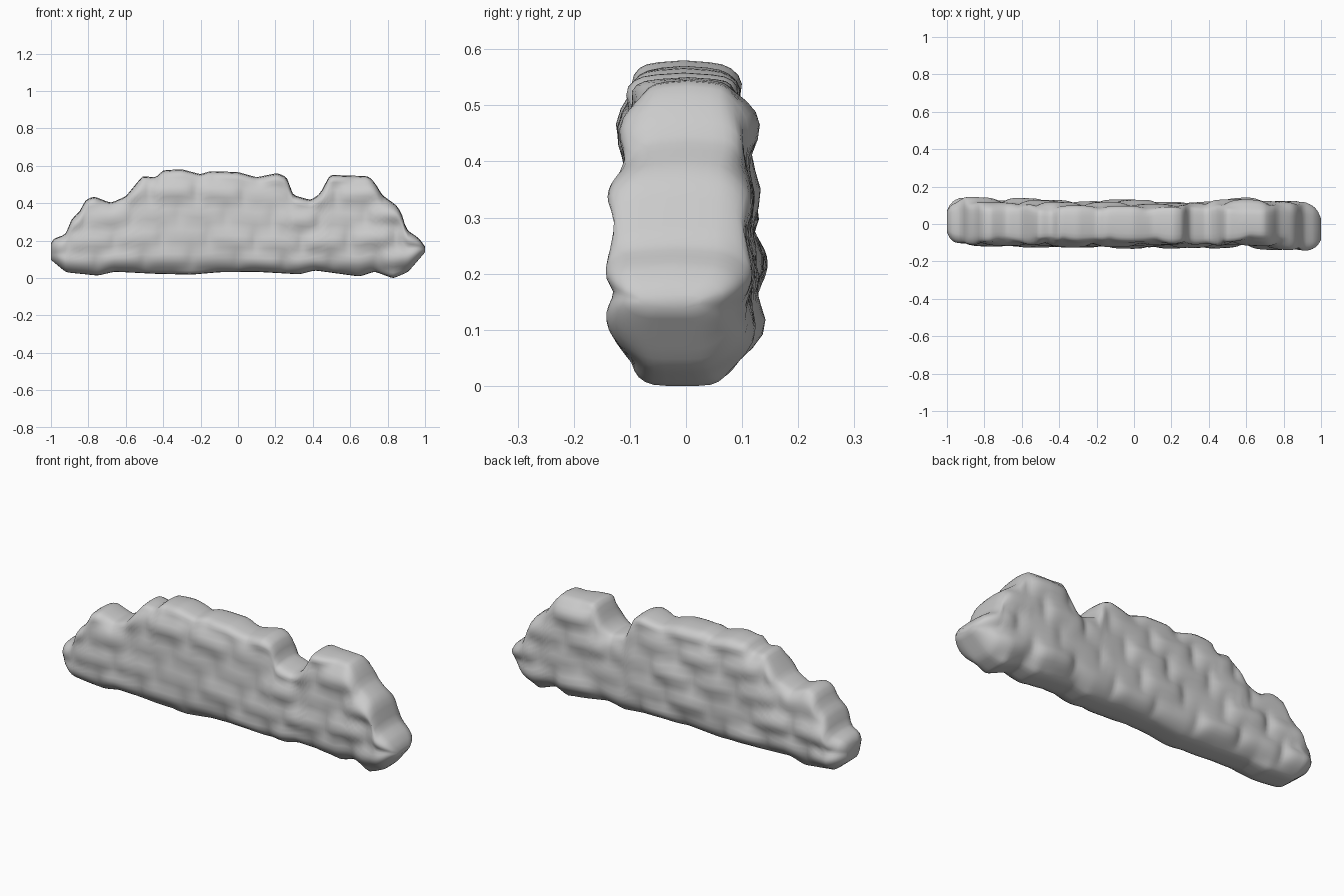
import bpy, bmesh, math, random

if "Cube" in bpy.data.objects:
    bpy.data.objects.remove(bpy.data.objects["Cube"])

random.seed(7)

# Broken top outline and uneven foot of the wall (x, z)
TOP = [(-1, .185), (-.985, .21), (-.91, .235), (-.905, .30), (-.84, .36), (-.82, .415),
       (-.77, .435), (-.68, .40), (-.6, .435), (-.51, .545), (-.44, .535), (-.40, .575),
       (-.3, .58), (-.2, .553), (-.15, .57), (0, .565), (.1, .537), (.21, .56), (.27, .535),
       (.285, .445), (.39, .415), (.44, .45), (.49, .55), (.7, .543), (.75, .485),
       (.76, .45), (.85, .385), (.885, .33), (.895, .26), (.97, .21), (1, .165)]
FOOT = [(-1, .10), (-.92, .033), (-.75, .015), (-.66, .036), (-.45, .025), (-.25, .02),
        (-.1, .033), (.1, .035), (.33, .022), (.41, .043), (.65, .01), (.73, .037),
        (.83, 0), (.91, .035), (1, .14)]
# Half thickness by height, and sideways drift of the centre line along x
THICK = [(0, .112), (.2, .114), (.35, .107), (.45, .1), (.58, .088)]
DRIFT = [(-1, .012), (-.8, .005), (-.3, -.005), (.2, -.004), (.6, .008), (.85, -.005), (1, -.03)]
ROW, LEN = .12, .25


def lerp(points, x):
    for (a, p), (b, q) in zip(points, points[1:]):
        if x <= b:
            return p + (q - p) * max(0, x - a) / (b - a)
    return points[-1][1]


def round_off(t):
    # Quarter-circle easing from 0 at the edge to 1 inside
    t = max(0, min(1, t))
    return math.sqrt(1 - (1 - t) ** 2)


stones = {}


def stone_bump(side, x, z):
    # Bulge of the staggered stone under this point of the face
    rz = (z - .03) / ROW + .15 * math.sin(x * 5 + side * 2)
    r = math.floor(rz)
    v = (rz - r) * 2 - 1
    s = x / LEN + (r % 2) * .5 + .2 * side + .13 * r
    c = math.floor(s)
    u = (s - c) * 2 - 1
    size = stones.setdefault((side, r, c), random.uniform(.01, .04))
    return size * (1 - u ** 4) * (1 - v * v) - .005


def half_width(side, x, z, zb, zt):
    h = zt - zb
    w = lerp(THICK, z) + stone_bump(side, x, z)
    w *= .5 + .5 * round_off((zt - z) / min(.055, h * .4))
    w *= .3 + .7 * round_off((z - zb) / min(.12, h * .55))
    return w * (.5 + .5 * round_off((1 - abs(x)) / .09))


# Wall body: lofted cross-sections along x
COLS, N = 130, 24
bm = bmesh.new()
rings = []
for i in range(COLS + 1):
    x = -1 + 2 * i / COLS
    zb, zt, cy = lerp(FOOT, x), lerp(TOP, x), lerp(DRIFT, x)
    zs = [zb + (zt - zb) * (.5 - .5 * math.cos(math.pi * k / N)) for k in range(N + 1)]
    ring = [bm.verts.new((x, cy - half_width(0, x, z, zb, zt), z)) for z in zs]
    ring.append(bm.verts.new((x, cy, zt + .006)))
    ring += [bm.verts.new((x, cy + half_width(1, x, z, zb, zt), z)) for z in reversed(zs)]
    rings.append(ring)
for a, b in zip(rings, rings[1:]):
    for k in range(len(a)):
        m = (k + 1) % len(a)
        bm.faces.new((a[k], b[k], b[m], a[m]))
bm.faces.new(rings[0])
bm.faces.new(rings[-1][::-1])

# Soften the masonry
inner = [v for r in rings[1:-1] for v in r]
for _ in range(2):
    bmesh.ops.smooth_vert(bm, verts=inner, factor=.4, use_axis_y=True, use_axis_z=True)

# Settle the wall on the ground
low = min(v.co.z for v in bm.verts)
for v in bm.verts:
    v.co.z -= low
bmesh.ops.recalc_face_normals(bm, faces=bm.faces)
mesh = bpy.data.meshes.new("ruined_stone_wall")
bm.to_mesh(mesh)
bm.free()
wall = bpy.data.objects.new("ruined_stone_wall", mesh)
bpy.context.collection.objects.link(wall)
bpy.context.view_layer.objects.active = wall
wall.select_set(True)
bpy.ops.object.shade_smooth_by_angle(angle=math.radians(60))
